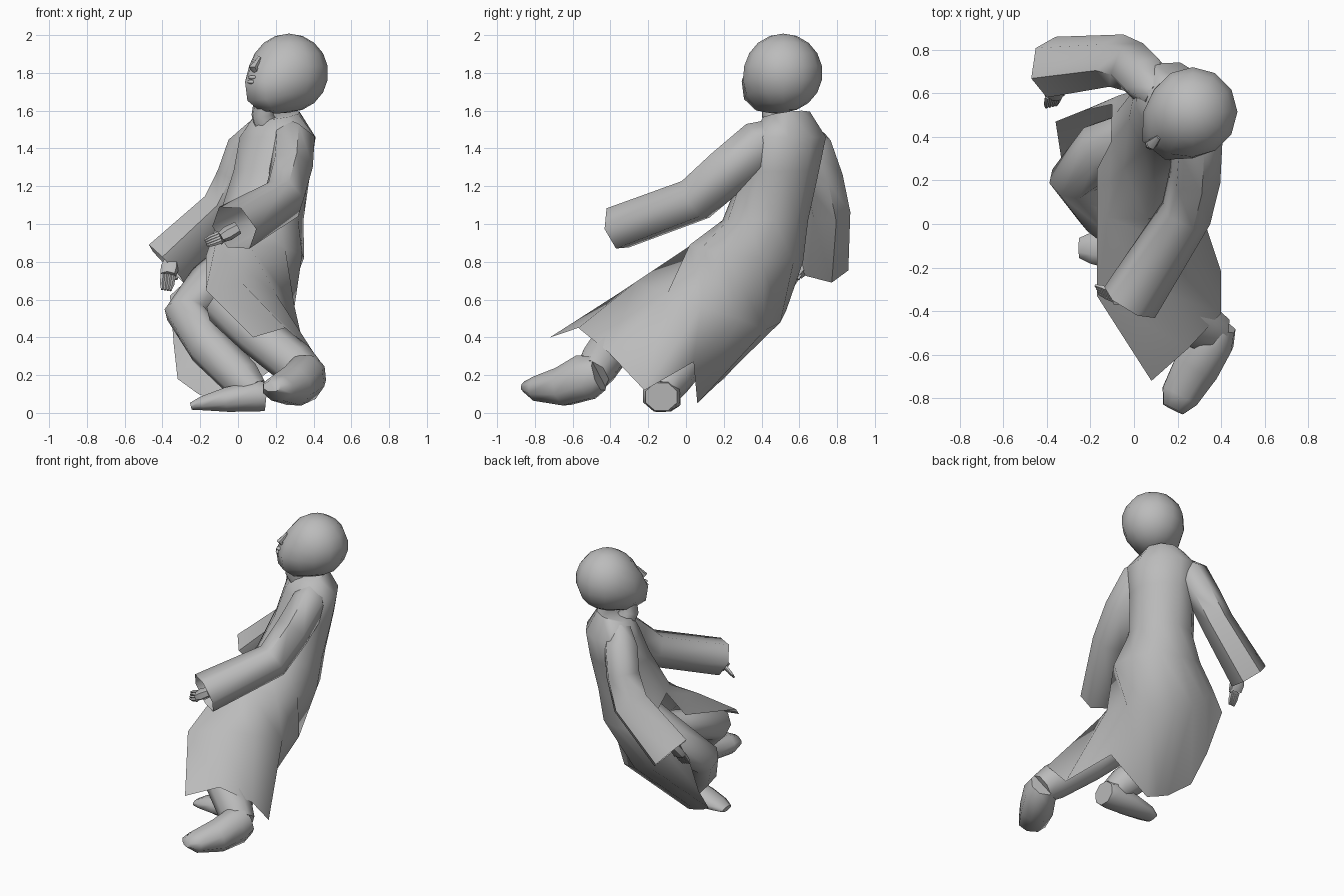
import bpy, bmesh, math
from mathutils import Vector

cube = bpy.data.objects.get("Cube")
if cube:
    bpy.data.objects.remove(cube, do_unlink=True)

grey = bpy.data.materials.new("plain grey")
grey.use_nodes = True
grey.diffuse_color = (0.5, 0.5, 0.5, 1)
grey.node_tree.nodes["Principled BSDF"].inputs["Base Color"].default_value = (0.5, 0.5, 0.5, 1)


def finish(name, bm):
    bmesh.ops.recalc_face_normals(bm, faces=bm.faces)
    mesh = bpy.data.meshes.new(name)
    bm.to_mesh(mesh)
    bm.free()
    mesh.materials.append(grey)
    obj = bpy.data.objects.new(name, mesh)
    bpy.context.collection.objects.link(obj)
    bpy.ops.object.select_all(action='DESELECT')
    obj.select_set(True)
    bpy.context.view_layer.objects.active = obj
    bpy.ops.object.shade_smooth_by_angle(angle=math.radians(62))


def bridge(bm, rows, closed):
    for a, b in zip(rows, rows[1:]):
        n = len(a)
        for i in range(n if closed else n - 1):
            j = (i + 1) % n
            bm.faces.new((a[i], a[j], b[j], b[i]))


def tube(name, path, sides=8, cap_end=True):
    """Loft along path stations (x, y, z, half width, half height)."""
    bm = bmesh.new()
    pts = [Vector(p[:3]) for p in path]
    rows, side = [], None
    for i, p in enumerate(path):
        tan = Vector()
        if i > 0:
            tan += (pts[i] - pts[i - 1]).normalized()
        if i < len(pts) - 1:
            tan += (pts[i + 1] - pts[i]).normalized()
        tan.normalize()
        if side is None:
            side = tan.cross(Vector((0, 0, 1)))
        side = (side - tan * side.dot(tan)).normalized()
        up = side.cross(tan)
        rows.append([bm.verts.new(pts[i] + side * p[3] * math.cos(t) + up * p[4] * math.sin(t))
                     for t in (2 * math.pi * (k + 0.5) / sides for k in range(sides))])
    bridge(bm, rows, True)
    bm.faces.new(rows[0])
    if cap_end:
        bm.faces.new(rows[-1])
    finish(name, bm)


# Robe: turned elliptical rings above, a skirt open at the right front below
FRONT = Vector((-0.7, -0.7, 0))
LEFT = Vector((0.7, -0.7, 0))
COLS = 10


def body_ring(x, y, z, width, depth, tilt=0):
    ring = []
    for k in range(COLS + 1):
        t = 2 * math.pi * k / COLS - math.radians(36)
        ring.append(Vector((x, y, z + tilt * math.cos(t)))
                    + FRONT * depth * math.cos(t) + LEFT * width * math.sin(t))
    return ring


skirt_top = [(-.17, .25, .83), (-.12, .03, .89), (.06, .02, .89), (.25, .08, .87),
             (.34, .2, .84), (.35, .4, .82), (.26, .57, .8), (.12, .62, .8),
             (0, .61, .82), (-.07, .59, .84), (-.1, .55, .86)]
skirt_middle = [(-.17, -.33, .65), (.02, -.27, .69), (.2, -.1, .63), (.3, .08, .56),
                (.29, .28, .5), (.2, .42, .44), (.06, .5, .48), (-.06, .53, .54),
                (-.15, .54, .61), (-.21, .53, .68), (-.23, .52, .74)]
skirt_hem = [(.08, -.72, .4), (.25, -.57, .45), (.4, -.41, .32), (.4, -.22, .12),
             (.23, .04, .27), (-.06, .06, .05), (-.13, .08, .07), (-.21, .1, .1),
             (-.32, .2, .18), (-.34, .34, .36), (-.36, .47, .62)]
rings = [body_ring(.2, .53, 1.575, .14, .12, -.025),
         body_ring(.21, .54, 1.46, .24, .18),
         body_ring(.18, .5, 1.28, .22, .2),
         body_ring(.12, .42, 1.02, .22, .24),
         skirt_top, skirt_middle, skirt_hem]
bm = bmesh.new()
rows = [[bm.verts.new(p) for p in ring] for ring in rings]
bridge(bm, rows, False)
bm.faces.new(rows[0][:COLS])
bmesh.ops.remove_doubles(bm, verts=bm.verts, dist=0.001)
finish("robe", bm)

# Sleeves, open at the cuffs
tube("left_sleeve", [(.25, .5, 1.5, .08, .07), (.29, .4, 1.42, .12, .14),
                     (.28, .22, 1.28, .12, .13), (.24, .05, 1.13, .12, .125),
                     (-.02, -.36, .98, .14, .125)], 6, cap_end=False)
tube("right_sleeve", [(.12, .59, 1.51, .08, .07), (.06, .66, 1.41, .12, .12),
                      (.0, .72, 1.25, .12, .11), (-.08, .75, 1.08, .13, .11),
                      (-.38, .72, .79, .15, .13)], 6, cap_end=False)


# Hands: a palm with four fingers and a thumb
def hand(name, wrist, knuckles, tip, across):
    wrist, knuckles, tip, across = map(Vector, (wrist, knuckles, tip, across))
    tube(name + "_palm", [(*wrist, .035, .035), (*wrist.lerp(knuckles, .6), .05, .04),
                          (*knuckles, .045, .03)], 6)
    for k in range(4):
        shift = across * (k - 1.5) * 0.02
        tube(name + "_finger_%d" % (k + 1),
             [(*(knuckles + shift), .014, .014),
              (*(knuckles.lerp(tip, .6) + shift), .012, .012),
              (*(tip + shift * 0.8), .007, .007)], 5)
    base = wrist.lerp(knuckles, .5)
    tube(name + "_thumb", [(*base, .016, .016),
                           (*(base.lerp(tip, .5) + across * .05), .009, .009)], 5)


hand("left_hand", (0, -.32, .98), (-.09, -.33, .93), (-.17, -.3, .9), (.3, -.7, -.6))
hand("right_hand", (-.35, .66, .82), (-.37, .59, .73), (-.38, .54, .65), (.9, .2, -.1))

# Trouser legs
tube("left_leg", [(.13, .22, .66, .1, .1), (.04, -.02, .6, .1, .1),
                  (-.06, -.25, .55, .11, .11), (.1, -.35, .42, .12, .12),
                  (.3, -.46, .26, .12, .115), (.37, -.5, .2, .1, .1)])
tube("right_leg", [(.04, .41, .84, .13, .12), (-.14, .34, .68, .14, .13),
                   (-.28, .2, .53, .115, .11), (-.16, .06, .36, .12, .11),
                   (.02, -.08, .18, .11, .11), (.08, -.12, .11, .09, .08)])

# Shoes
tube("left_shoe", [(.39, -.46, .21, .085, .1), (.36, -.53, .19, .11, .13),
                   (.29, -.65, .14, .115, .11), (.21, -.79, .13, .095, .07),
                   (.18, -.85, .14, .055, .03)])
tube("right_shoe", [(.15, -.13, .085, .09, .08), (.1, -.13, .09, .105, .09),
                    (-.06, -.12, .07, .1, .07), (-.19, -.11, .05, .08, .04),
                    (-.25, -.11, .035, .05, .02)])

# Neck and head
tube("neck", [(.16, .5, 1.5, .07, .07), (.13, .46, 1.58, .06, .06),
              (.15, .46, 1.7, .06, .06)])

centre = Vector((.27, .515, 1.8))
chin = Vector((-.68, -.55, -.48)).normalized()
bm = bmesh.new()
bmesh.ops.create_uvsphere(bm, u_segments=12, v_segments=9, radius=1)
for v in bm.verts:
    d = v.co.normalized()
    reach = 0.208 + 0.09 * max(0, d.dot(chin)) ** 5
    v.co = centre + d * reach
finish("head", bm)


# Small facial features
def lip(name, pos, size):
    bm = bmesh.new()
    bmesh.ops.create_uvsphere(bm, u_segments=8, v_segments=6, radius=1)
    for v in bm.verts:
        v.co = Vector(pos) + Vector([a * b for a, b in zip(v.co, size)])
    finish(name, bm)


tube("nose", [(.115, .4, 1.88, .012, .012), (.08, .365, 1.83, .026, .02),
              (.095, .38, 1.805, .02, .014)], 6)
lip("upper_lip", (.08, .37, 1.776), (.028, .028, .012))
lip("lower_lip", (.075, .367, 1.752), (.026, .026, .012))
